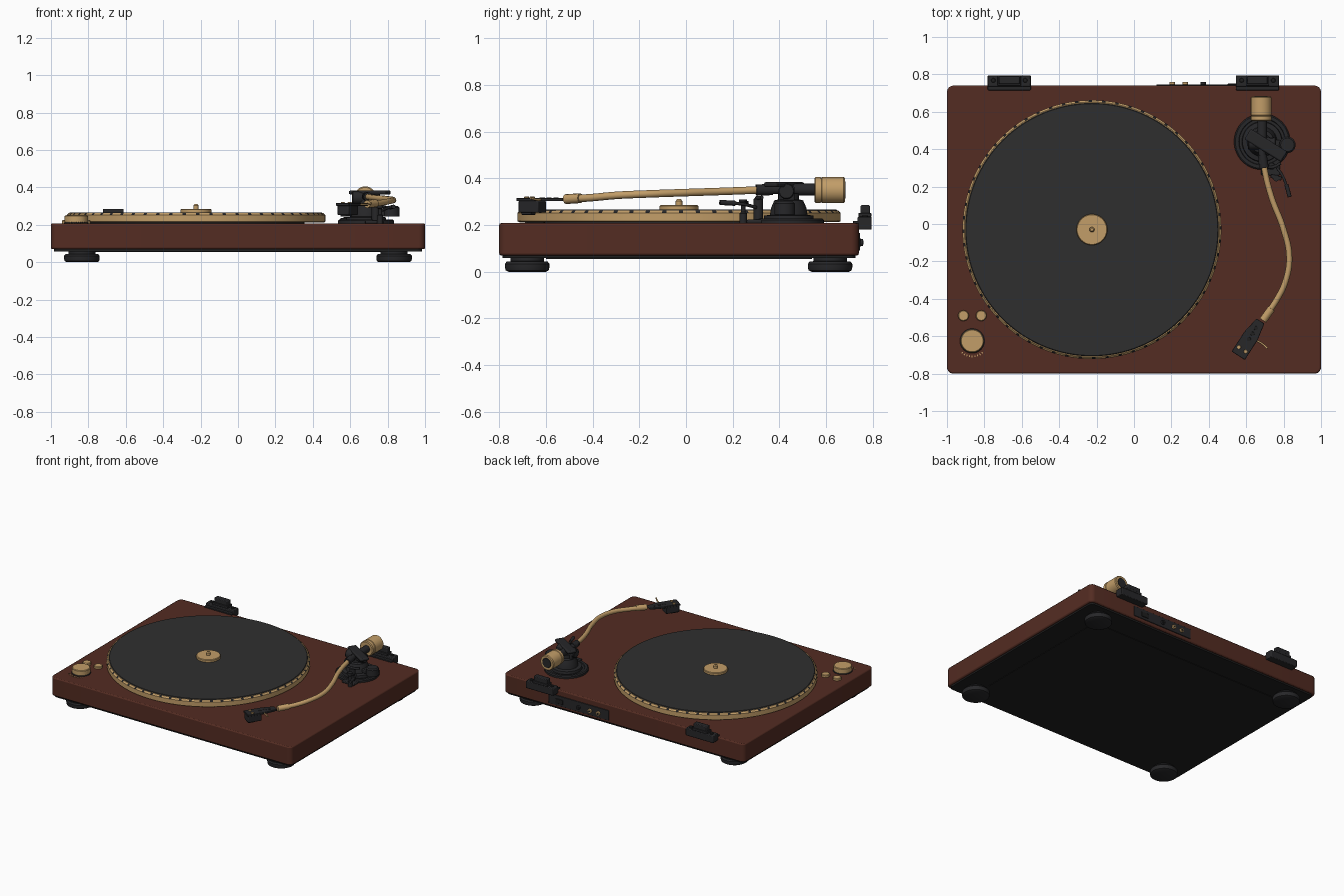
import bpy, bmesh
from math import pi, sin, cos, radians, atan2
from mathutils import Vector

if "Cube" in bpy.data.objects:
    bpy.data.objects.remove(bpy.data.objects["Cube"])


def material(name, rgb):
    m = bpy.data.materials.new(name)
    m.use_nodes = True
    m.diffuse_color = (*rgb, 1)
    m.node_tree.nodes["Principled BSDF"].inputs["Base Color"].default_value = (*rgb, 1)
    return m


WOOD = material("reddish wood", (0.088, 0.025, 0.016))
GOLD = material("brushed gold", (0.54, 0.34, 0.14))
BLACK = material("black plastic", (0.02, 0.02, 0.022))
MAT = material("charcoal mat", (0.028, 0.028, 0.028))
UNDER = material("underside black", (0.014, 0.014, 0.014))
BACK = (-pi / 2, 0, 0)  # turns the lathe axis towards +y


def finish(name, mesh, mat, loc=(0, 0, 0), rot=(0, 0, 0), bevel=0, segments=2):
    ob = bpy.data.objects.new(name, mesh)
    bpy.context.collection.objects.link(ob)
    ob.location, ob.rotation_euler = loc, rot
    mesh.materials.append(mat)
    if bevel:
        mod = ob.modifiers.new("soft edges", 'BEVEL')
        mod.width, mod.segments = bevel, segments
    mesh.shade_smooth()
    mesh.set_sharp_from_angle(angle=radians(35))
    return ob


def lathe(name, profile, mat, loc, rot=(0, 0, 0), n=32):
    """Revolve (radius, height) points, closing both ends."""
    verts = [(r * cos(2 * pi * i / n), r * sin(2 * pi * i / n), z)
             for r, z in profile for i in range(n)]
    faces = [(k * n + i, k * n + (i + 1) % n, (k + 1) * n + (i + 1) % n, (k + 1) * n + i)
             for k in range(len(profile) - 1) for i in range(n)]
    faces += [tuple(range(n))[::-1], tuple(range(len(verts) - n, len(verts)))]
    mesh = bpy.data.meshes.new(name)
    mesh.from_pydata(verts, [], faces)
    return finish(name, mesh, mat, loc, rot)


def disc(name, r, h, mat, loc, rot=(0, 0, 0), n=32, edge=0.004):
    return lathe(name, [(r, 0), (r, h - edge), (r - edge, h)], mat, loc, rot, n)


def prism(name, outline, z0, z1, mat, loc=(0, 0, 0), turn=0, bevel=0.0):
    """Extrude a flat outline upwards."""
    bm = bmesh.new()
    face = bm.faces.new([bm.verts.new((x, y, z0)) for x, y in outline])
    up = bmesh.ops.extrude_face_region(bm, geom=[face])
    bmesh.ops.translate(bm, vec=(0, 0, z1 - z0),
                        verts=[v for v in up["geom"] if isinstance(v, bmesh.types.BMVert)])
    bmesh.ops.recalc_face_normals(bm, faces=bm.faces)
    mesh = bpy.data.meshes.new(name)
    bm.to_mesh(mesh)
    bm.free()
    return finish(name, mesh, mat, loc, (0, 0, turn), bevel)


def box(name, size, mat, loc, turn=0, bevel=0.005):
    x, y, z = (s / 2 for s in size)
    return prism(name, [(-x, -y), (x, -y), (x, y), (-x, y)], -z, z, mat, loc, turn, bevel)


def rounded(x0, x1, y0, y1, r, steps=6):
    pts = []
    corners = [(x1 - r, y1 - r), (x0 + r, y1 - r), (x0 + r, y0 + r), (x1 - r, y0 + r)]
    for q, (cx, cy) in enumerate(corners):
        for s in range(steps + 1):
            a = (q + s / steps) * pi / 2
            pts.append((cx + r * cos(a), cy + r * sin(a)))
    return pts


def tube(name, points, r, mat):
    """Smooth round tube through the points."""
    cu = bpy.data.curves.new(name, 'CURVE')
    cu.dimensions, cu.bevel_depth, cu.bevel_resolution, cu.use_fill_caps = '3D', r, 4, True
    sp = cu.splines.new('BEZIER')
    sp.bezier_points.add(len(points) - 1)
    for bp, p in zip(sp.bezier_points, points):
        bp.co = p
        bp.handle_left_type = bp.handle_right_type = 'AUTO'
    ob = bpy.data.objects.new(name, cu)
    bpy.context.collection.objects.link(ob)
    cu.materials.append(mat)
    return ob


# Plinth, bottom plate and feet
prism("plinth", rounded(-1, 1, -0.8, 0.74, 0.035), 0.07, 0.208, WOOD, bevel=0.008)
prism("bottom_plate", rounded(-0.985, 0.985, -0.785, 0.725, 0.03), 0.058, 0.075, UNDER)
prism("bottom_cover", rounded(-0.8, 0.8, -0.6, 0.54, 0.02), 0.055, 0.06, UNDER)
for x in (-0.835, 0.835):
    for y in (-0.68, 0.617):
        lathe("foot", [(0.08, 0), (0.092, 0.006), (0.095, 0.018), (0.095, 0.034), (0.088, 0.043),
                       (0.072, 0.045), (0.072, 0.062)], BLACK, (x, y, 0))

# Platter with a dotted rim, mat, centre disc and spindle
PX, PY = -0.225, -0.03
disc("platter_hub", 0.58, 0.012, BLACK, (PX, PY, 0.204), n=96)
platter = lathe("platter", [(0.685, 0.213), (0.692, 0.217), (0.692, 0.252), (0.682, 0.262), (0.66, 0.262)],
                GOLD, (PX, PY, 0), n=240)
platter.data.materials.append(BLACK)
for p in platter.data.polygons:
    if p.center.z > 0.253 and 0.2 < p.normal.z < 0.95 and p.index % 4 == 0:
        p.material_index = 1
disc("platter_mat", 0.677, 0.009, MAT, (PX, PY, 0.258), n=128)
disc("centre_disc", 0.083, 0.018, GOLD, (PX, PY, 0.267), n=48)
lathe("spindle", [(0.014, 0.28), (0.014, 0.303), (0.008, 0.311)], GOLD, (PX, PY, 0), n=20)

# Speed dial, its scale marks and the two buttons
KX, KY = -0.865, -0.625
disc("dial_base", 0.066, 0.008, BLACK, (KX, KY, 0.206))
disc("speed_dial", 0.062, 0.037, GOLD, (KX, KY, 0.213), n=48)
for i in range(9):
    a = radians(230 + i * 10)
    box("scale_mark", (0.010, 0.005, 0.004), GOLD,
        (KX + 0.083 * cos(a), KY + 0.083 * sin(a), 0.209), a, 0)
for x in (-0.912, -0.817):
    disc("button", 0.029, 0.02, GOLD, (x, -0.49, 0.205))

# Lid hinges
for x in (-0.667, 0.66):
    box("hinge_plate", (0.23, 0.06, 0.055), BLACK, (x, 0.765, 0.208))
    box("hinge_lip", (0.23, 0.04, 0.012), BLACK, (x, 0.735, 0.212), 0, 0.003)
    box("hinge_upright", (0.11, 0.04, 0.1), BLACK, (x, 0.768, 0.235))
    box("hinge_slot", (0.125, 0.055, 0.018), BLACK, (x, 0.766, 0.243), 0, 0.003)
    for dx in (-0.085, 0.085):
        disc("hinge_screw", 0.012, 0.006, UNDER, (x + dx, 0.768, 0.235), n=16, edge=0.002)

# Rear connector panel
box("connector_panel", (0.5, 0.01, 0.075), BLACK, (0.37, 0.74, 0.128), 0, 0.002)
for x, mat in ((0.205, GOLD), (0.275, GOLD), (0.37, BLACK)):
    lathe("socket", [(0.02, 0), (0.02, 0.006), (0.015, 0.007), (0.015, 0.02)],
          mat, (x, 0.738, 0.125), BACK, 20)
    disc("socket_hole", 0.008, 0.002, UNDER, (x, 0.7575, 0.125), BACK, 16, 0.0005)
box("power_switch", (0.06, 0.012, 0.035), UNDER, (0.53, 0.744, 0.125), 0, 0.003)

# Tonearm base with stepped rings
TX, TY = 0.685, 0.44
lathe("arm_base", [(0.15, 0.205), (0.15, 0.222), (0.143, 0.228), (0.125, 0.228), (0.122, 0.222),
                   (0.108, 0.222), (0.105, 0.24), (0.08, 0.244), (0.075, 0.275), (0.062, 0.305),
                   (0.045, 0.31), (0.045, 0.335)], BLACK, (TX, TY, 0), n=64)
box("base_tab", (0.1, 0.1, 0.016), BLACK, (0.73, 0.31, 0.215))

# Pivot yoke, bearings and side knob
for s in (-1, 1):
    box("yoke_post", (0.02, 0.05, 0.06), BLACK, (TX + s * 0.05, TY, 0.335))
yoke_turn = radians(-32)
box("yoke_top", (0.23, 0.065, 0.022), BLACK, (0.705, 0.42, 0.373), yoke_turn, 0.008)
lathe("pivot_bearing", [(0.03, -0.075), (0.034, -0.07), (0.034, 0.07), (0.03, 0.075)],
      BLACK, (TX, 0.43, 0.345), (0, pi / 2, 0), 28)
box("knob_bracket", (0.1, 0.05, 0.03), BLACK, (0.775, 0.425, 0.26))
disc("side_knob", 0.044, 0.055, BLACK, (0.82, 0.423, 0.245), n=28, edge=0.008)

# Counterweight on its rear shaft
lathe("weight_shaft", [(0.02, 0.32), (0.02, 0.44), (0.026, 0.44), (0.026, 0.56)],
      BLACK, (TX, 0, 0.352), BACK, 24)
lathe("counterweight", [(0.05, 0.55), (0.056, 0.555), (0.056, 0.575), (0.053, 0.577), (0.053, 0.581),
                        (0.056, 0.583), (0.056, 0.675), (0.051, 0.681)], GOLD, (0.68, 0, 0.35), BACK, 40)
disc("weight_cap", 0.036, 0.006, BLACK, (0.68, 0.678, 0.35), BACK, 28, 0.002)

# Curved arm tube with its collars
tube("arm_tube", [(0.685, 0.4, 0.353), (0.695, 0.31, 0.35), (0.733, 0.15, 0.344), (0.80, -0.03, 0.338),
                  (0.83, -0.17, 0.333), (0.812, -0.3, 0.327), (0.76, -0.41, 0.317),
                  (0.69, -0.51, 0.311)], 0.016, GOLD)
tube("rear_collar", [(0.686, 0.37, 0.352), (0.696, 0.3, 0.35)], 0.024, BLACK)
tube("front_collar", [(0.735, -0.452, 0.315), (0.69, -0.515, 0.311)], 0.021, GOLD)

# Headshell: local +y points from the stylus end back to the arm
turn = atan2(0.84, 0.54) - pi / 2
HEAD = Vector((0.56, -0.70, 0))


def on_head(x, y, z):
    return HEAD + Vector((x * cos(turn) - y * sin(turn), x * sin(turn) + y * cos(turn), z))


prism("headshell", [(-0.042, -0.005), (0.042, -0.005), (0.042, 0.12), (0.025, 0.215), (-0.025, 0.215),
                    (-0.042, 0.12)], 0.302, 0.316, BLACK, HEAD, turn, 0.003)
box("cartridge", (0.07, 0.10, 0.05), BLACK, on_head(0, 0.05, 0.278), turn)
box("stylus_guard", (0.04, 0.05, 0.012), BLACK, on_head(0, 0.03, 0.25), turn, 0.003)
for y in (0.1, 0.135, 0.17):
    disc("headshell_hole", 0.011, 0.003, UNDER, on_head(0, y, 0.3145), n=16, edge=0.0005)
for x in (-0.022, 0.022):
    disc("cartridge_screw", 0.011, 0.008, GOLD, on_head(x, 0.035, 0.314), n=16, edge=0.002)
tube("finger_lift", [on_head(0.03, 0.115, 0.309), on_head(0.075, 0.118, 0.309),
                     on_head(0.11, 0.112, 0.315)], 0.005, GOLD)

# Arm rest, lift platform and cue lever
disc("lift_post", 0.02, 0.095, BLACK, (0.735, 0.31, 0.22), n=20)
tube("lift_platform", [(0.70, 0.305, 0.318), (0.745, 0.305, 0.316), (0.785, 0.325, 0.318)], 0.008, BLACK)
lathe("rest_post", [(0.016, 0.208), (0.016, 0.25), (0.01, 0.255), (0.01, 0.285), (0.017, 0.29), (0.017, 0.31)],
      BLACK, (0.76, 0.245, 0), n=20)
box("rest_clip", (0.06, 0.022, 0.012), BLACK, (0.76, 0.25, 0.298), radians(-15), 0.003)
tube("cue_lever", [(0.765, 0.30, 0.275), (0.79, 0.265, 0.285), (0.812, 0.215, 0.293),
                   (0.83, 0.15, 0.297)], 0.007, BLACK)
tube("cue_grip", [(0.815, 0.21, 0.293), (0.832, 0.145, 0.297)], 0.011, BLACK)
